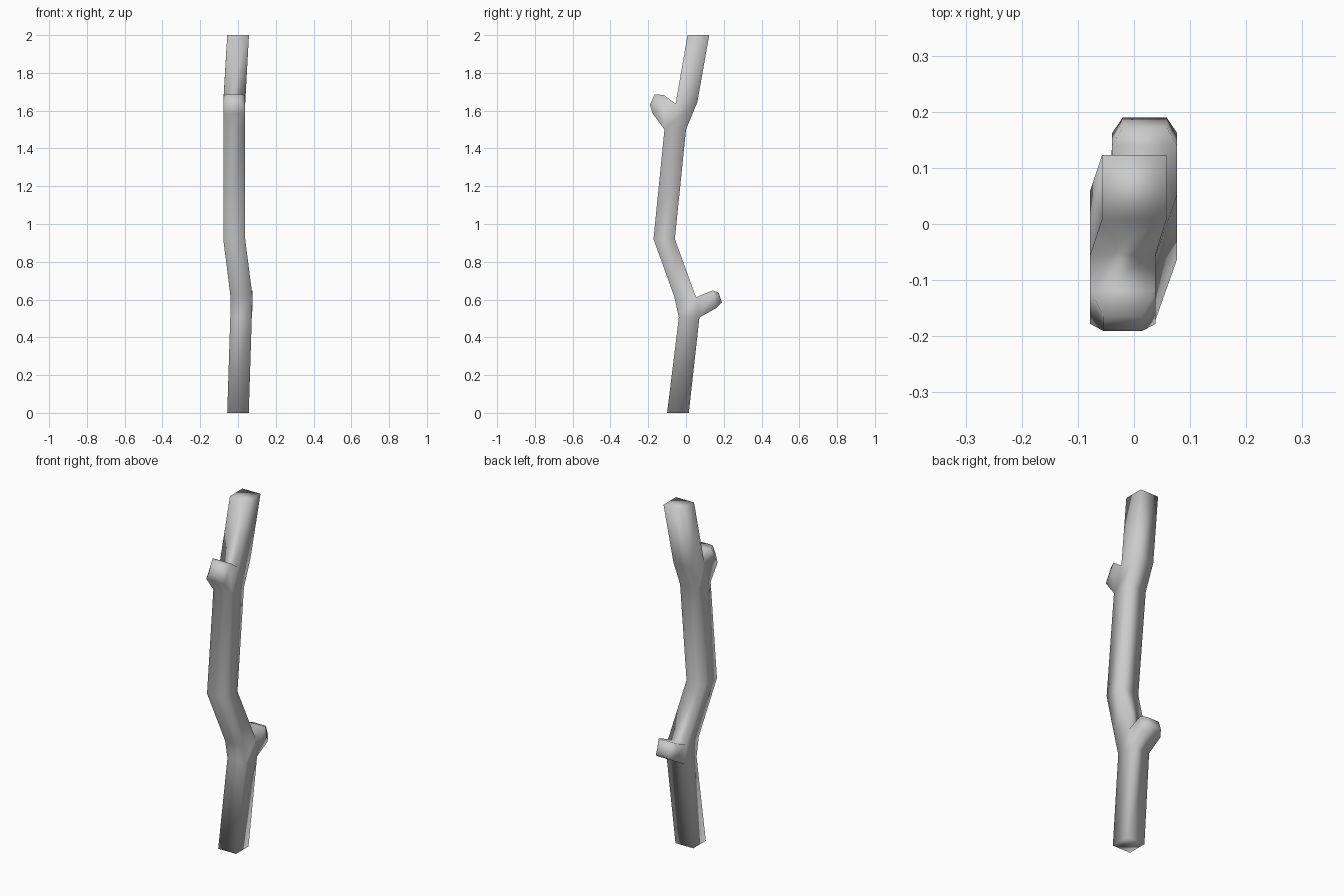
import bpy, bmesh

if "Cube" in bpy.data.objects:
    bpy.data.objects.remove(bpy.data.objects["Cube"])

bm = bmesh.new()


def ring(x0, x1, front, back):
    """Four-sided section; front and back are (y, z) pairs."""
    pts = [(x0, *front), (x1, *front), (x1, *back), (x0, *back)]
    return [bm.verts.new(p) for p in pts]


def bridge(a, b, skip=None):
    for i in range(4):
        if i != skip:
            j = (i + 1) % 4
            bm.faces.new((a[i], a[j], b[j], b[i]))


# Trunk: square sections from the base to the top
sections = [
    (-0.057, 0.057, (-0.10, 0.0), (0.015, 0.0)),
    (-0.041, 0.073, (-0.038, 0.505), (0.071, 0.505)),
    (-0.039, 0.077, (-0.062, 0.615), (0.053, 0.612)),
    (-0.078, 0.038, (-0.172, 0.92), (-0.059, 0.92)),
    (-0.078, 0.038, (-0.114, 1.50), (0.0, 1.50)),
    (-0.078, 0.038, (-0.055, 1.637), (0.06, 1.645)),
    (-0.057, 0.058, (0.008, 2.0), (0.123, 2.0)),
]
rings = [ring(*s) for s in sections]
open_side = {1: 2, 4: 0}  # sides left open where the stubs grow out
for k in range(len(rings) - 1):
    bridge(rings[k], rings[k + 1], open_side.get(k))
bm.faces.new(rings[0])
bm.faces.new(rings[-1])


# Cut branch stubs: a widened end with a chamfered cap
def stub(base, end, cap):
    e, c = ring(*end), ring(*cap)
    bridge(base, e)
    bridge(e, c)
    bm.faces.new(c)


lo, hi = rings[1], rings[2]
stub([lo[3], lo[2], hi[2], hi[3]],
     (-0.039, 0.077, (0.162, 0.556), (0.14, 0.648)),
     (-0.02, 0.058, (0.19, 0.585), (0.172, 0.638)))
lo, hi = rings[4], rings[5]
stub([lo[0], lo[1], hi[1], hi[0]],
     (-0.078, 0.038, (-0.178, 1.587), (-0.118, 1.683)),
     (-0.054, 0.014, (-0.191, 1.632), (-0.165, 1.686)))

bmesh.ops.recalc_face_normals(bm, faces=bm.faces)
for f in bm.faces:
    f.smooth = True
mesh = bpy.data.meshes.new("branch")
bm.to_mesh(mesh)
bm.free()
bpy.context.collection.objects.link(bpy.data.objects.new("branch", mesh))
